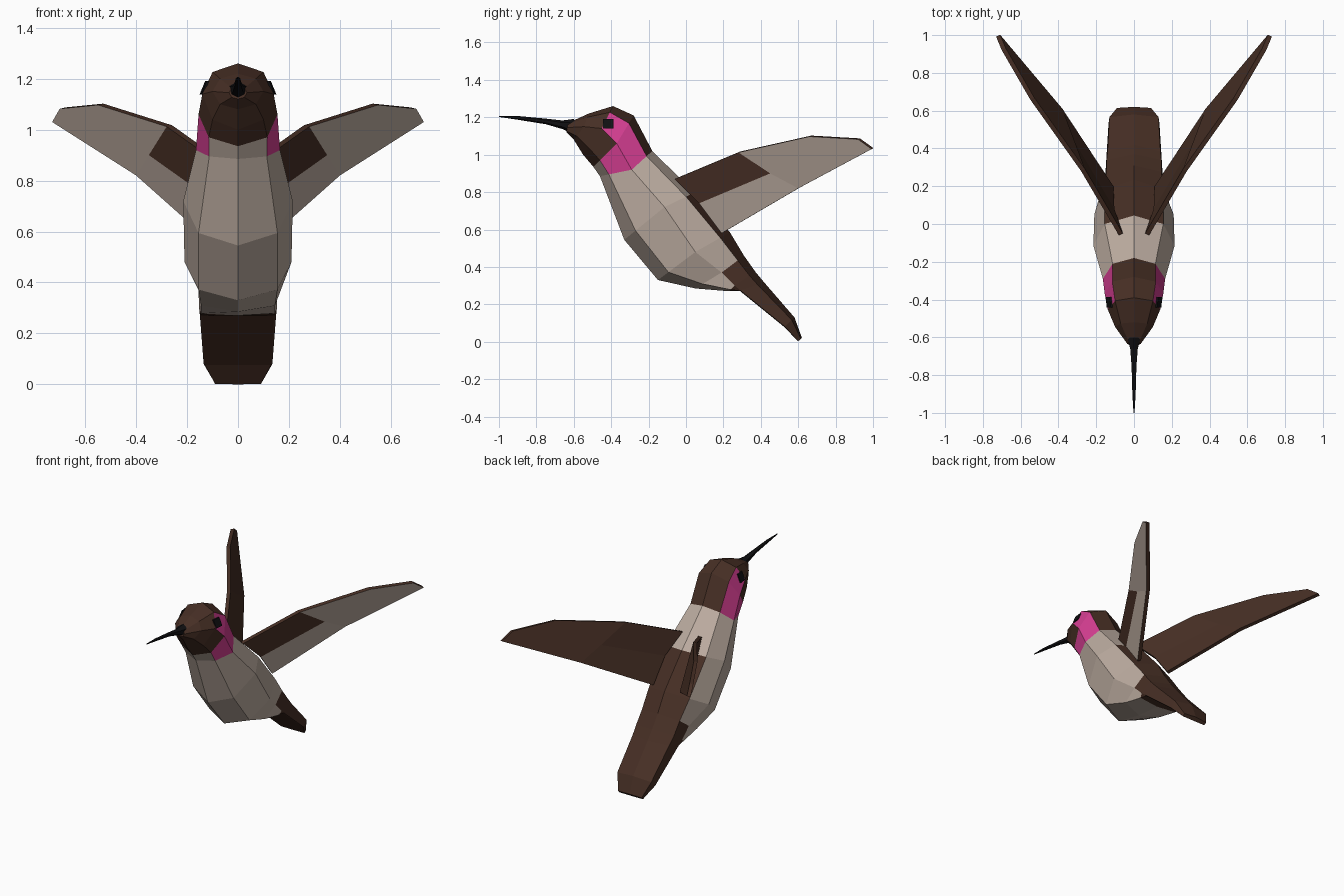
import bpy, bmesh, math
from mathutils import Vector

if "Cube" in bpy.data.objects:
    bpy.data.objects.remove(bpy.data.objects["Cube"])


def material(name, col):
    m = bpy.data.materials.new(name)
    m.diffuse_color = (*col, 1)
    m.use_nodes = True
    m.node_tree.nodes["Principled BSDF"].inputs["Base Color"].default_value = m.diffuse_color
    return m


MATS = [material("brown", (0.062, 0.028, 0.018)),
        material("light_grey_beige", (0.50, 0.41, 0.35)),
        material("pink", (0.66, 0.048, 0.285)),
        material("black", (0.005, 0.005, 0.006))]
BROWN, LIGHT, PINK, BLACK = range(4)


def finish(bm, name):
    bmesh.ops.recalc_face_normals(bm, faces=bm.faces)
    me = bpy.data.meshes.new(name)
    bm.to_mesh(me)
    bm.free()
    for m in MATS:
        me.materials.append(m)
    ob = bpy.data.objects.new(name, me)
    bpy.context.collection.objects.link(ob)
    return ob


def loft(name, rings, colour):
    """Skin closed rings; colour(ring, side) picks the material."""
    bm = bmesh.new()
    vs = [[bm.verts.new(p) for p in r] for r in rings]
    n = len(vs[0])
    for i in range(len(vs) - 1):
        for k in range(n):
            f = bm.faces.new((vs[i][k], vs[i][(k + 1) % n],
                              vs[i + 1][(k + 1) % n], vs[i + 1][k]))
            f.material_index = colour(i, k)
    bm.faces.new(vs[0]).material_index = colour(0, 0)
    bm.faces.new(vs[-1]).material_index = colour(len(vs) - 2, 0)
    return finish(bm, name)


# Eight-sided rings: back (y,z), flank (y,z), belly (y,z), narrow and wide half width
HEAD = [(-.63, 1.17, -.635, 1.145, -.64, 1.12, .025, .035),
        (-.52, 1.22, -.545, 1.15, -.60, 1.08, .07, .10),
        (-.39, 1.26, -.45, 1.14, -.55, 1.0, .10, .14),
        (-.28, 1.21, -.37, 1.06, -.495, .935, .115, .155)]
TORSO = [(-.18, 1.02, -.29, .92, -.46, .885, .113, .165),
         (.045, .797, -.115, .72, -.33, .545, .155, .215),
         (.235, .585, .05, .48, -.15, .33, .155, .21),
         (.31, .46, .19, .37, .05, .285, .145, .155)]
TAIL = [(.37, .375, .26, .30, .23, .27, .145, .153),
        (.42, .315, .29, .275, .29, .27, .14, .15),
        (.58, .13, .53, .08, .53, .075, .13, .135),
        (.62, .02, .60, .003, .60, 0, .09, .09)]


def ring(r):
    pts = [Vector((0, r[i], r[i + 1])) for i in (0, 2, 4)]
    half = [pts[0].lerp(pts[1], .28), pts[1], pts[2].lerp(pts[1], .28)]
    for p, w in zip(half, (r[6], r[7], r[6])):
        p.x = w
    return ([Vector((0, r[0], r[1]))] + half + [pts[2]]
            + [Vector((-p.x, p.y, p.z)) for p in reversed(half)])


def body_colour(i, k):
    k = min(k, 7 - k)              # 0 = back ... 3 = belly
    if (i, k) in ((2, 1), (3, 1), (3, 2)):
        return PINK                # throat patches
    if i < 4:
        return LIGHT if (i, k) == (3, 3) else BROWN
    # brown spreads from the back down to the whole tail
    return BROWN if k < (0, 1, 1, 2, 4, 4, 4)[i - 4] else LIGHT


loft("body_and_tail", [ring(r) for r in HEAD + TORSO + TAIL], body_colour)

# Beak: tapered six-sided spike (y, z, radius)
BEAK = [(-.60, 1.15, .041), (-.66, 1.16, .023), (-.75, 1.178, .015),
        (-.90, 1.197, .010), (-1.0, 1.205, .003)]
loft("beak", [[(w * math.sin(a * math.pi / 3), y, z + w * math.cos(a * math.pi / 3))
               for a in range(6)] for y, z, w in BEAK], lambda i, k: BLACK)

# Wings: flat outline with a brown patch near the root on the outer face
WING = [(.08, -.06, .87), (.28, .28, 1.012), (.55, .66, 1.097), (.70, .92, 1.082),
        (.73, .992, 1.03), (.40, .60, .82), (.13, .19, .58),
        (.125, .07, .74), (.35, .45, .90)]
PANELS = [((0, 1, 8, 7), BROWN), ((7, 8, 5, 6), LIGHT), ((1, 2, 3, 4, 5, 8), LIGHT)]
INWARD = Vector((-.134, .065, .033)).normalized() * .024


def wing(name, s):
    bm = bmesh.new()
    flip = lambda p: (p[0] * s, p[1], p[2])
    outer = [bm.verts.new(flip(p)) for p in WING]
    inner = [bm.verts.new(flip(Vector(p) + INWARD)) for p in WING]
    for idx, col in PANELS:
        bm.faces.new([outer[i] for i in idx]).material_index = col
        bm.faces.new([inner[i] for i in reversed(idx)]).material_index = BROWN
    for a in range(8):
        b = (a + 1) % 8
        bm.faces.new((outer[a], outer[b], inner[b], inner[a])).material_index = BROWN
    finish(bm, name)


# Eyes: thin square plates lying on the side of the head
def eye(name, s):
    bm = bmesh.new()
    bmesh.ops.create_cube(bm, size=1)
    for v in bm.verts:
        y, z = v.co.y * .055, v.co.z * .052
        x = .132 - z * .42 + y * .12 + v.co.x * .009
        v.co = (s * x, y - .415, z + 1.165)
    for f in bm.faces:
        f.material_index = BLACK
    finish(bm, name)


for side, s in (("right", 1), ("left", -1)):
    wing(side + "_wing", s)
    eye(side + "_eye", s)
